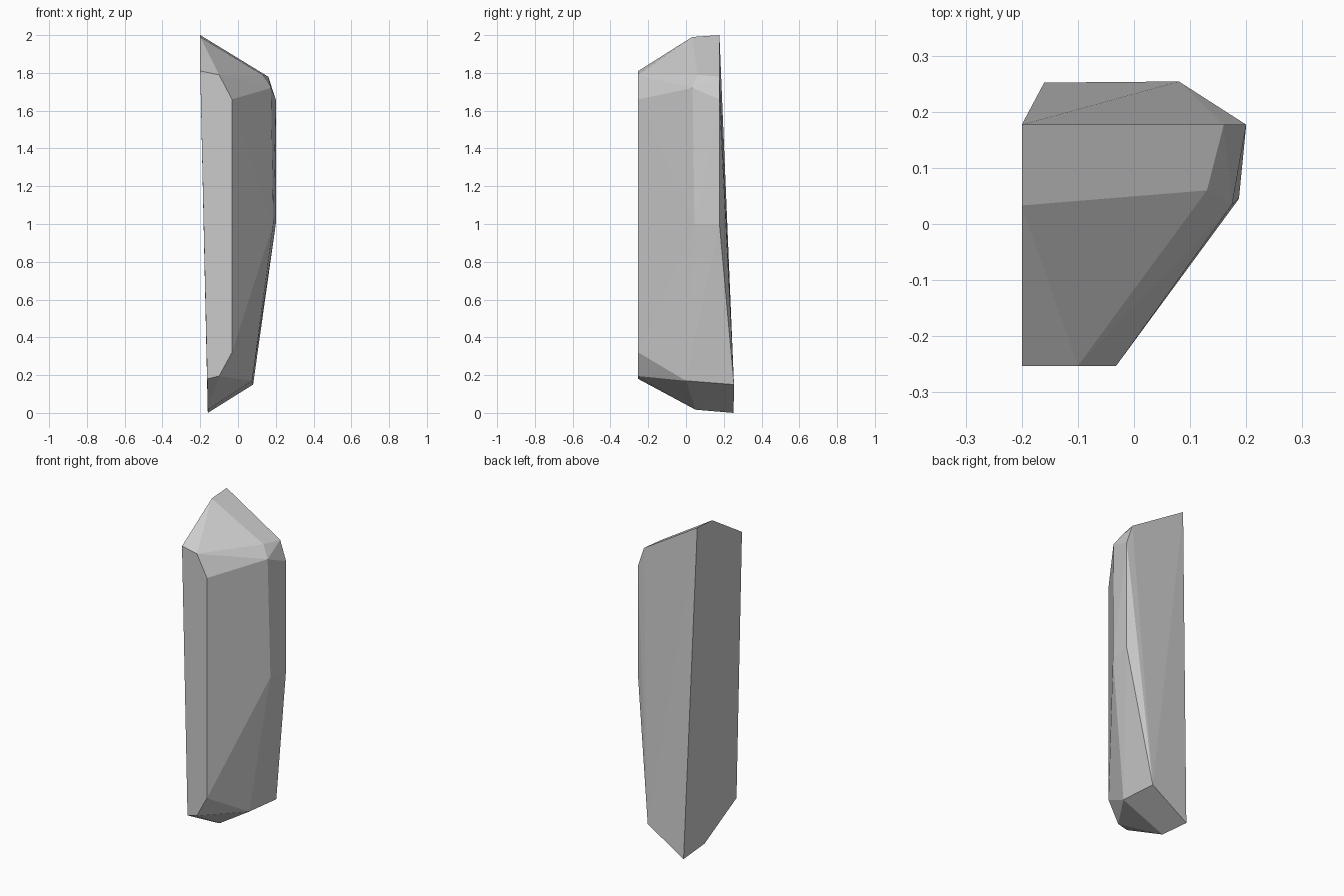
import bpy, bmesh

if "Cube" in bpy.data.objects:
    bpy.data.objects.remove(bpy.data.objects["Cube"])

BACK, FRONT = 0.177, -0.253

# Corner points of the faceted crystal, ring by ring
top = [(-0.2, BACK, 2.0), (-0.2, 0.033, 1.99), (-0.2, FRONT, 1.81),
       (-0.1, FRONT, 1.79), (0.13, 0.06, 1.79), (0.16, BACK, 1.78)]
shoulder = [(-0.032, FRONT, 1.66), (0.175, 0.035, 1.72), (0.2, BACK, 1.66)]
middle = [(0.187, 0.045, 1.0), (0.2, BACK, 1.0)]
bottom = [(-0.032, FRONT, 0.32), (-0.1, FRONT, 0.195), (-0.163, FRONT, 0.18),
          (-0.16, 0.05, 0.017), (-0.16, 0.252, 0.0),
          (0.08, 0.254, 0.15), (0.075, 0.0, 0.17)]

# Crystal: convex hull over the corners, flat shaded
bm = bmesh.new()
for p in top + shoulder + middle + bottom:
    bm.verts.new(p)
bmesh.ops.convex_hull(bm, input=bm.verts[:])
loose = [v for v in bm.verts if not v.link_faces]
bmesh.ops.delete(bm, geom=loose, context='VERTS')
bmesh.ops.recalc_face_normals(bm, faces=bm.faces[:])
mesh = bpy.data.meshes.new("stone_shard")
bm.to_mesh(mesh)
bm.free()
bpy.context.collection.objects.link(bpy.data.objects.new("stone_shard", mesh))
